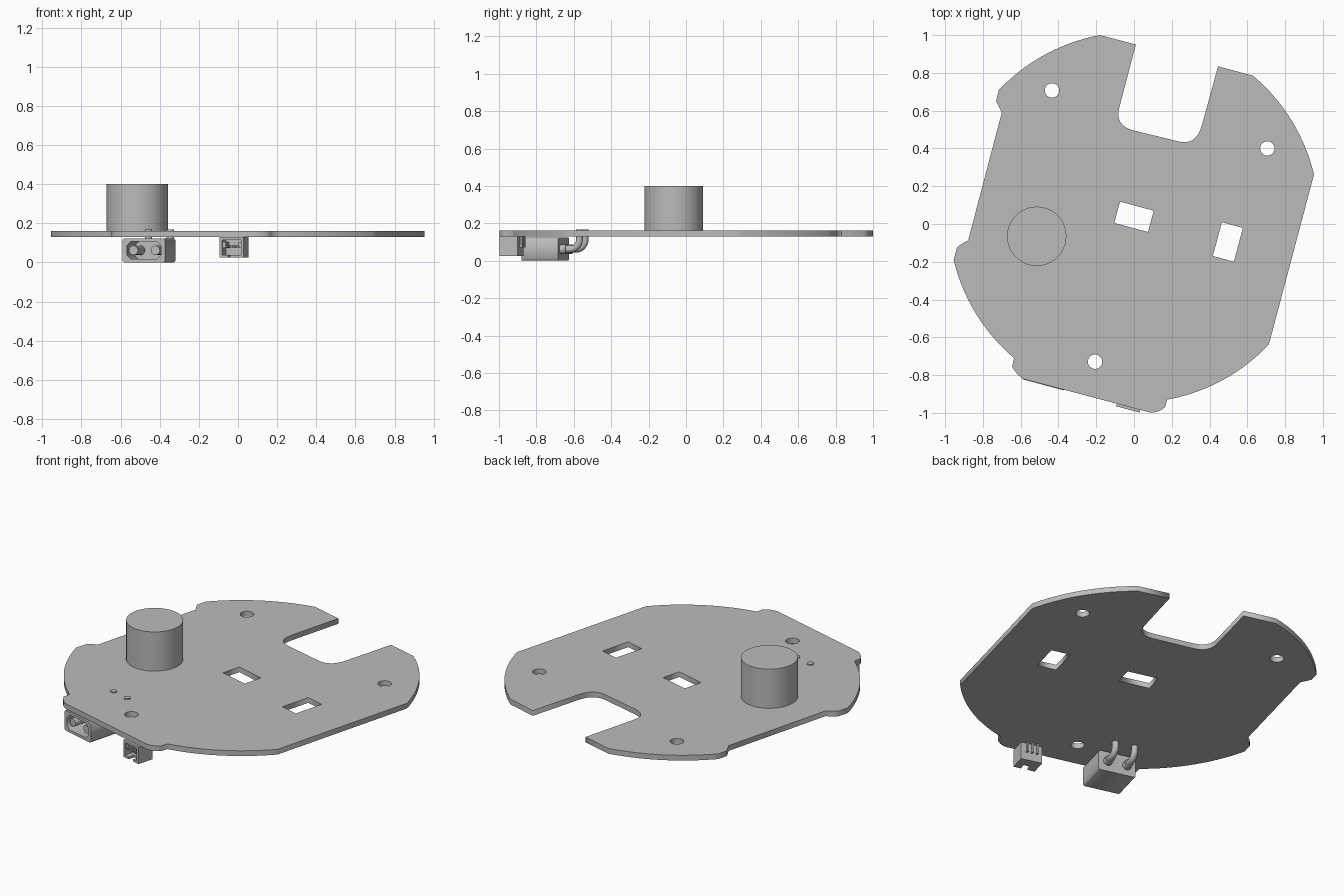
import bpy
from math import radians, cos, sin, pi, atan2
from mathutils import Matrix, Vector

cube = bpy.data.objects.get("Cube")
if cube:
    bpy.data.objects.remove(cube, do_unlink=True)

grey = bpy.data.materials.new("plain_grey")
grey.use_nodes = True
COLOUR = (0.5, 0.5, 0.5, 1)
grey.diffuse_color = COLOUR
grey.node_tree.nodes["Principled BSDF"].inputs["Base Color"].default_value = COLOUR

TILT = Matrix.Rotation(radians(-15), 4, 'Z')
UPRIGHT = Matrix.Rotation(radians(90), 4, 'X')


def frame(x, y, z=0):
    return Matrix.Translation((x, y, z)) @ TILT


def finish(ob, matrix, smooth=False):
    ob.matrix_world = matrix
    bpy.ops.object.select_all(action='DESELECT')
    ob.select_set(True)
    bpy.context.view_layer.objects.active = ob
    if ob.type == 'CURVE':
        bpy.ops.object.convert(target='MESH')
        ob = bpy.context.object
    ob.data.materials.clear()
    ob.data.materials.append(grey)
    if smooth:
        bpy.ops.object.shade_smooth_by_angle(angle=radians(35))
    return ob


def curve_object(name, loops, closed, **settings):
    data = bpy.data.curves.new(name, 'CURVE')
    for key, value in settings.items():
        setattr(data, key, value)
    for loop in loops:
        spline = data.splines.new('POLY')
        spline.points.add(len(loop) - 1)
        for point, co in zip(spline.points, loop):
            point.co = (*Vector(co).to_3d(), 1)
        spline.use_cyclic_u = closed
    ob = bpy.data.objects.new(name, data)
    bpy.context.collection.objects.link(ob)
    return ob


def prism(name, loops, thickness, matrix):
    """Flat outline with holes, given a thickness centred on its plane."""
    return finish(curve_object(name, loops, True, dimensions='2D', fill_mode='BOTH',
                               extrude=thickness / 2), matrix)


def tube(name, path, radius, matrix):
    return finish(curve_object(name, [path], False, dimensions='3D', bevel_depth=radius,
                               bevel_resolution=4, use_fill_caps=True), matrix, True)


def box(name, centre, size, base):
    bpy.ops.mesh.primitive_cube_add(size=1)
    ob = bpy.context.object
    ob.name = name
    ob.data.transform(Matrix.Diagonal((*size, 1)))
    return finish(ob, base @ Matrix.Translation(centre))


def cylinder(name, centre, radius, depth, matrix=Matrix(), sides=48):
    bpy.ops.mesh.primitive_cylinder_add(vertices=sides, radius=radius, depth=depth)
    ob = bpy.context.object
    ob.name = name
    return finish(ob, Matrix.Translation(centre) @ matrix, True)


def arc(start, end, centre=(0.003, 0.033), steps=14):
    """Clockwise arc between two points, blending any small radius difference."""
    c = Vector(centre)
    a, b = Vector(start) - c, Vector(end) - c
    a0, a1 = atan2(a.y, a.x), atan2(b.y, b.x)
    if a1 > a0:
        a1 -= 2 * pi
    pts = []
    for i in range(steps + 1):
        t = i / steps
        ang, r = a0 + (a1 - a0) * t, a.length * (1 - t) + b.length * t
        pts.append((c.x + r * cos(ang), c.y + r * sin(ang)))
    return pts


def fillet(start, corner, end, steps=8):
    p, q, r = Vector(start), Vector(corner), Vector(end)
    return [p * (1 - t) ** 2 + q * 2 * t * (1 - t) + r * t * t
            for t in (i / steps for i in range(steps + 1))]


def circle(x, y, r, n=32):
    return [(x + r * cos(2 * pi * i / n), y + r * sin(2 * pi * i / n)) for i in range(n)]


def rect(w, h, cut=0.0):
    """Rectangle with optionally chamfered corners."""
    w, h = w / 2, h / 2
    if not cut:
        return [(-w, -h), (w, -h), (w, h), (-w, h)]
    return [(-w + cut, -h), (w - cut, -h), (w, -h + cut), (w, h - cut),
            (w - cut, h), (-w + cut, h), (-w, h - cut), (-w, -h + cut)]


def window(x, y, w, h):
    m = frame(x, y)
    return [(m @ Vector((*p, 0))).to_2d() for p in rect(w, h)]


# Base plate: clipped disc with a deep slot and small corner lobes
outline = [(-0.18, 1.0), (0.01, 0.95)]
outline += fillet((-0.077, 0.62), (-0.105, 0.52), (0.0, 0.495))
outline += fillet((0.235, 0.437), (0.325, 0.415), (0.357, 0.515))
outline += [(0.445, 0.835)]
outline += arc((0.63, 0.785), (0.953, 0.262))
outline += arc((0.714, -0.638), (0.175, -0.93))
outline += fillet((0.165, -0.97), (0.13, -1.0), (0.085, -0.998), 4)
outline += fillet((-0.587, -0.82), (-0.63, -0.79), (-0.645, -0.755), 3)
outline += arc((-0.635, -0.71), (-0.955, -0.19))
outline += fillet((-0.937, -0.125), (-0.92, -0.105), (-0.878, -0.087), 3)
outline += [(-0.7, 0.59), (-0.73, 0.65)]
outline += arc((-0.715, 0.71), (-0.18, 1.0))[:-1]
holes = [circle(x, y, 0.038) for x, y in ((-0.434, 0.707), (0.706, 0.4), (-0.206, -0.729))]
holes += [window(0, 0.038, 0.185, 0.117), window(0.497, -0.095, 0.115, 0.185)]
prism("base_plate", [outline] + holes, 0.032, Matrix.Translation((0, 0, 0.146)))

# Buzzer drum
cylinder("buzzer", (-0.515, -0.065, 0.28), 0.157, 0.24)

# Power connector: open shell, back wall, contacts and bent leads
power = frame(-0.455, -0.753, 0.062)
prism("power_shell", [rect(0.225, 0.122, 0.008), rect(0.18, 0.09, 0.022)], 0.15,
      power @ Matrix.Translation((0, -0.027, 0)) @ UPRIGHT)
prism("power_back_wall", [rect(0.225, 0.122, 0.008)], 0.054,
      power @ Matrix.Translation((0, 0.075, 0)) @ UPRIGHT)
for side, name in ((-1, "right"), (1, "left")):
    x = 0.058 * side
    at = power @ Vector((x, -0.02, 0))
    cylinder("power_contact_" + name, at, 0.024, 0.14, TILT @ UPRIGHT, 24)
    cylinder("power_collar_" + name, power @ Vector((x, 0.115, 0)), 0.026, 0.036,
             TILT @ UPRIGHT, 24)
    bend = [(x, 0.155 + 0.05 * sin(a), 0.05 - 0.05 * cos(a))
            for a in (pi / 2 * i / 8 for i in range(9))]
    tube("power_lead_" + name, [(x, 0.1, 0)] + bend + [(x, 0.205, 0.106)], 0.019, power)

# Signal connector: open shell with bottom notch, tongue and pins
signal = frame(-0.02, -0.933, 0.077)
w, d, h, t = 0.128, 0.1, 0.104, 0.014
box("signal_back_wall", (0, d / 2 - 0.012, 0), (w, 0.024, h), signal)
box("signal_top", (0, 0, h / 2 - t / 2), (w, d, t), signal)
box("signal_floor", (0, 0.02, t / 2 - h / 2), (w, d - 0.04, t), signal)
for side, name in ((-1, "right"), (1, "left")):
    box("signal_wall_" + name, (side * (w - t) / 2, -0.012, 0), (t, d - 0.024, h), signal)
    box("signal_floor_" + name, (side * 0.042, 0, t / 2 - h / 2), (0.044, d, t), signal)
    box("signal_key_" + name, (side * 0.043, -0.01, 0.012), (0.02, 0.06, 0.03), signal)
for i in (-1, 0, 1):
    box("signal_pin", (i * 0.03, -0.01, 0.005), (0.011, 0.075, 0.011), signal)
    box("signal_lead", (i * 0.03, d / 2 + 0.012, 0.025), (0.01, 0.01, 0.06), signal)
    box("signal_lead_root", (i * 0.03, d / 2, 0), (0.01, 0.032, 0.01), signal)
